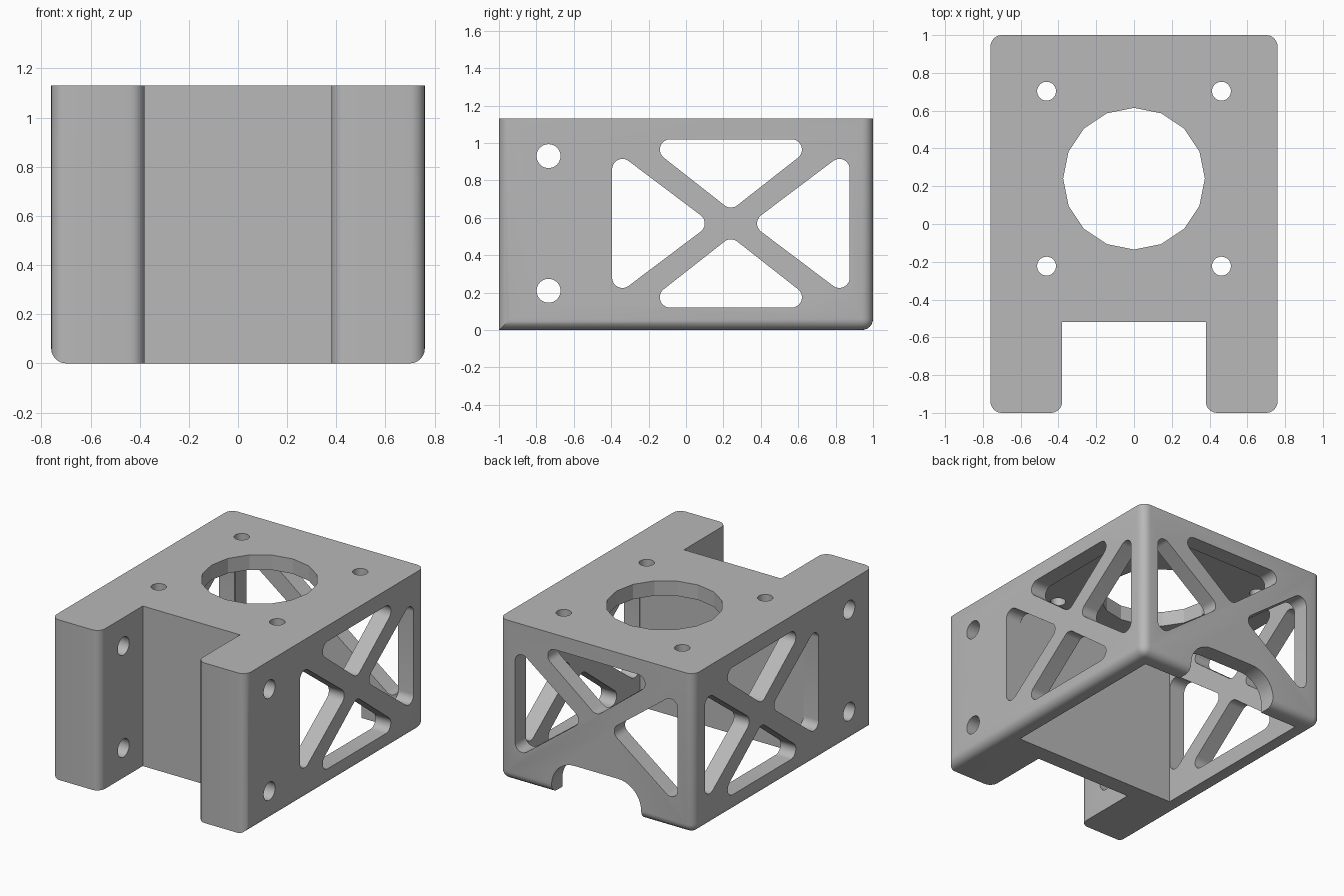
import bpy, bmesh
from math import radians, pi, cos, sin, atan2

cube = bpy.data.objects.get("Cube")
if cube:
    bpy.data.objects.remove(cube, do_unlink=True)

W, H, WALL = 0.76, 1.13, 0.12      # half width, height, wall thickness
SLOT_X, SLOT_Y = 0.38, -0.52       # front slot half width and depth
MID_Y, MID_Z = 0.24, 0.57          # centre of the bore and of the truss windows
IN = W - WALL                      # cavity half size

gray = bpy.data.materials.new("plain gray")
gray.use_nodes = True
colour = (0.48, 0.48, 0.48, 1)
gray.diffuse_color = colour
gray.node_tree.nodes["Principled BSDF"].inputs["Base Color"].default_value = colour


def prism(outline, axis, lo, hi):
    """Extrude a 2D outline along an axis into a closed bmesh."""
    place = {"X": lambda a, b, d: (d, a, b),
             "Y": lambda a, b, d: (a, d, b),
             "Z": lambda a, b, d: (a, b, d)}[axis]
    bm = bmesh.new()
    low = [bm.verts.new(place(a, b, lo)) for a, b in outline]
    high = [bm.verts.new(place(a, b, hi)) for a, b in outline]
    bm.faces.new(low)
    bm.faces.new(high)
    for i in range(len(low)):
        j = (i + 1) % len(low)
        bm.faces.new((low[i], low[j], high[j], high[i]))
    bmesh.ops.recalc_face_normals(bm, faces=bm.faces)
    return bm


def to_object(bm, name):
    mesh = bpy.data.meshes.new(name)
    bm.to_mesh(mesh)
    bm.free()
    mesh.materials.append(gray)
    ob = bpy.data.objects.new(name, mesh)
    bpy.context.collection.objects.link(ob)
    return ob


def circle(a, b, r, sides):
    return [(a + r * cos(2 * pi * i / sides), b + r * sin(2 * pi * i / sides))
            for i in range(sides)]


def rounded(centres, r, steps=10):
    """Outline around counter-clockwise corner centres, with arcs of radius r."""
    out, n = [], len(centres)
    for i, (a, b) in enumerate(centres):
        pa, pb = centres[i - 1]
        na, nb = centres[(i + 1) % n]
        start = atan2(b - pb, a - pa) - pi / 2
        turn = (atan2(nb - b, na - a) - pi / 2 - start) % (2 * pi)
        out += [(a + r * cos(start + turn * k / steps),
                 b + r * sin(start + turn * k / steps)) for k in range(steps + 1)]
    return out


def truss_windows(mid, with_bottom):
    """Rounded triangles left between two crossing bars."""
    r = 0.055
    shapes = [[(0.195, 0), (0.58, -0.29), (0.58, 0.29)],
              [(0, 0.14), (0.325, 0.395), (-0.325, 0.395)]]
    shapes.append([(-a, -b) for a, b in shapes[0]])
    if with_bottom:
        shapes.append([(-a, -b) for a, b in shapes[1]])
    return [rounded([(mid + a, MID_Z + b) for a, b in s], r) for s in shapes]


# Solid body with two front legs
bm = prism([(-W, -1), (-SLOT_X, -1), (-SLOT_X, SLOT_Y), (SLOT_X, SLOT_Y),
            (SLOT_X, -1), (W, -1), (W, 1), (-W, 1)], "Z", 0, H)

# Round the upright corners and the lower side and back edges
soft = []
for e in bm.edges:
    p, q = e.verts[0].co, e.verts[1].co
    m = (p + q) / 2
    upright = abs(p.z - q.z) > 0.5 and abs(m.y) > 0.9
    lower = m.z < 0.01 and (abs(m.x) > W - 0.01 or m.y > 0.99)
    if upright or lower:
        soft.append(e)
bmesh.ops.bevel(bm, geom=soft, offset=0.06, segments=6, profile=0.5, affect="EDGES")
body = to_object(bm, "motor_mount_body")

# Cavity open at the bottom
cuts = [prism([(-IN, -0.4), (IN, -0.4), (IN, 1 - WALL), (-IN, 1 - WALL)],
              "Z", -0.5, 1.025)]
# Bore and bolt holes in the top plate
cuts.append(prism(circle(0, MID_Y, 0.375, 16), "Z", 0.8, 1.4))
for sx in (-1, 1):
    for sy in (-1, 1):
        cuts.append(prism(circle(sx * 0.463, MID_Y + sy * 0.463, 0.05, 32),
                          "Z", 0.8, 1.4))
# Cross holes through both legs
for z in (0.21, 0.93):
    cuts.append(prism(circle(-0.735, z, 0.064, 32), "X", -1, 1))
# Truss windows in the sides and the back
cuts += [prism(o, "X", -1, 1) for o in truss_windows(MID_Y, True)]
cuts += [prism(o, "Y", 0.7, 1.2) for o in truss_windows(0, False)]
# Arched notch under the back wall
cuts.append(prism(rounded([(-0.17, -0.3), (0.17, -0.3), (0.17, 0.06), (-0.17, 0.06)],
                          0.18), "Y", 0.7, 1.2))

for cut in cuts:
    cutter = to_object(cut, "cutter")
    cutter.hide_render = True
    mod = body.modifiers.new("cut", "BOOLEAN")
    mod.operation = "DIFFERENCE"
    mod.solver = "EXACT"
    mod.object = cutter
    bpy.context.view_layer.update()
    result = bpy.data.meshes.new_from_object(
        body.evaluated_get(bpy.context.evaluated_depsgraph_get()))
    body.modifiers.clear()
    body.data = result
    bpy.data.objects.remove(cutter, do_unlink=True)

# Smooth fillets, crisp edges
for ob in bpy.context.selected_objects:
    ob.select_set(False)
body.select_set(True)
bpy.context.view_layer.objects.active = body
bpy.ops.object.shade_smooth_by_angle(angle=radians(20))
